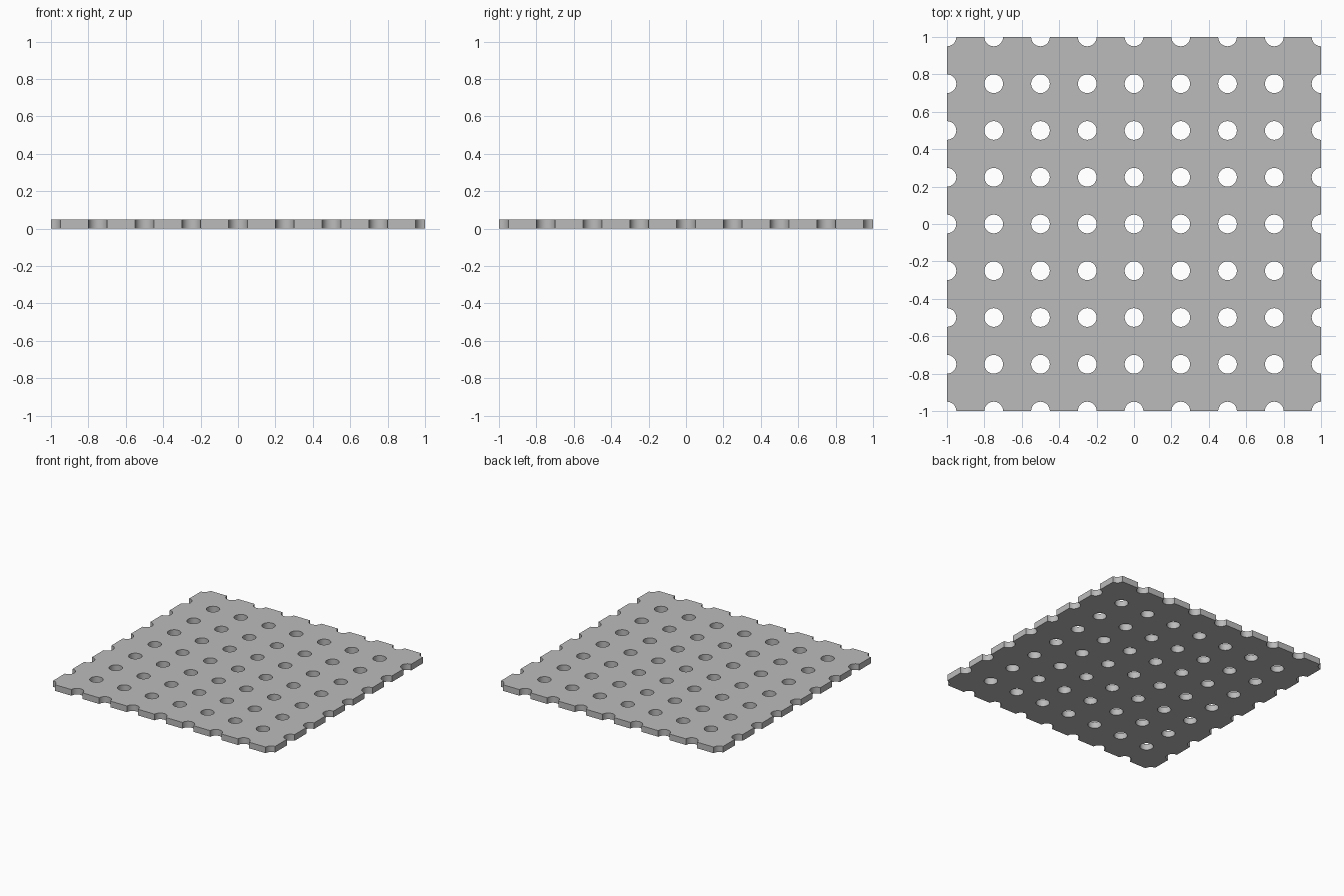
import bpy, bmesh, math

if "Cube" in bpy.data.objects:
    bpy.data.objects.remove(bpy.data.objects["Cube"])

PITCH, RADIUS, THICK, CELLS, ARC = 0.25, 0.05, 0.05, 8, 8

grey = bpy.data.materials.new("plain grey")
grey.diffuse_color = (0.5, 0.5, 0.5, 1)
grey.use_nodes = True
grey.node_tree.nodes["Principled BSDF"].inputs["Base Color"].default_value = grey.diffuse_color

# One square cell with a quarter hole bitten out of each corner
h = PITCH / 2
cell = []
for k in range(4):
    sx, sy = ((-1, -1), (1, -1), (1, 1), (-1, 1))[k]
    start = math.pi / 2 * (k + 1)
    for i in range(ARC + 1):
        a = start - math.pi / 2 * i / ARC
        cell.append((sx * h + RADIUS * math.cos(a), sy * h + RADIUS * math.sin(a)))

# Tile the cell so that whole, half and quarter holes appear
bm = bmesh.new()
for ix in range(CELLS):
    for iy in range(CELLS):
        cx, cy = -1 + PITCH * (ix + 0.5), -1 + PITCH * (iy + 0.5)
        bm.faces.new([bm.verts.new((cx + x, cy + y, THICK)) for x, y in cell])
bmesh.ops.remove_doubles(bm, verts=bm.verts, dist=0.0005)
bm.normal_update()
mesh = bpy.data.meshes.new("perforated_plate")
bm.to_mesh(mesh)
bm.free()
mesh.materials.append(grey)

# Give the sheet its thickness
plate = bpy.data.objects.new("perforated_plate", mesh)
bpy.context.collection.objects.link(plate)
bpy.context.view_layer.objects.active = plate
plate.select_set(True)
solid = plate.modifiers.new("thickness", 'SOLIDIFY')
solid.thickness = THICK
solid.offset = -1
bpy.ops.object.modifier_apply(modifier=solid.name)
bpy.ops.object.shade_smooth_by_angle(angle=math.radians(30))
